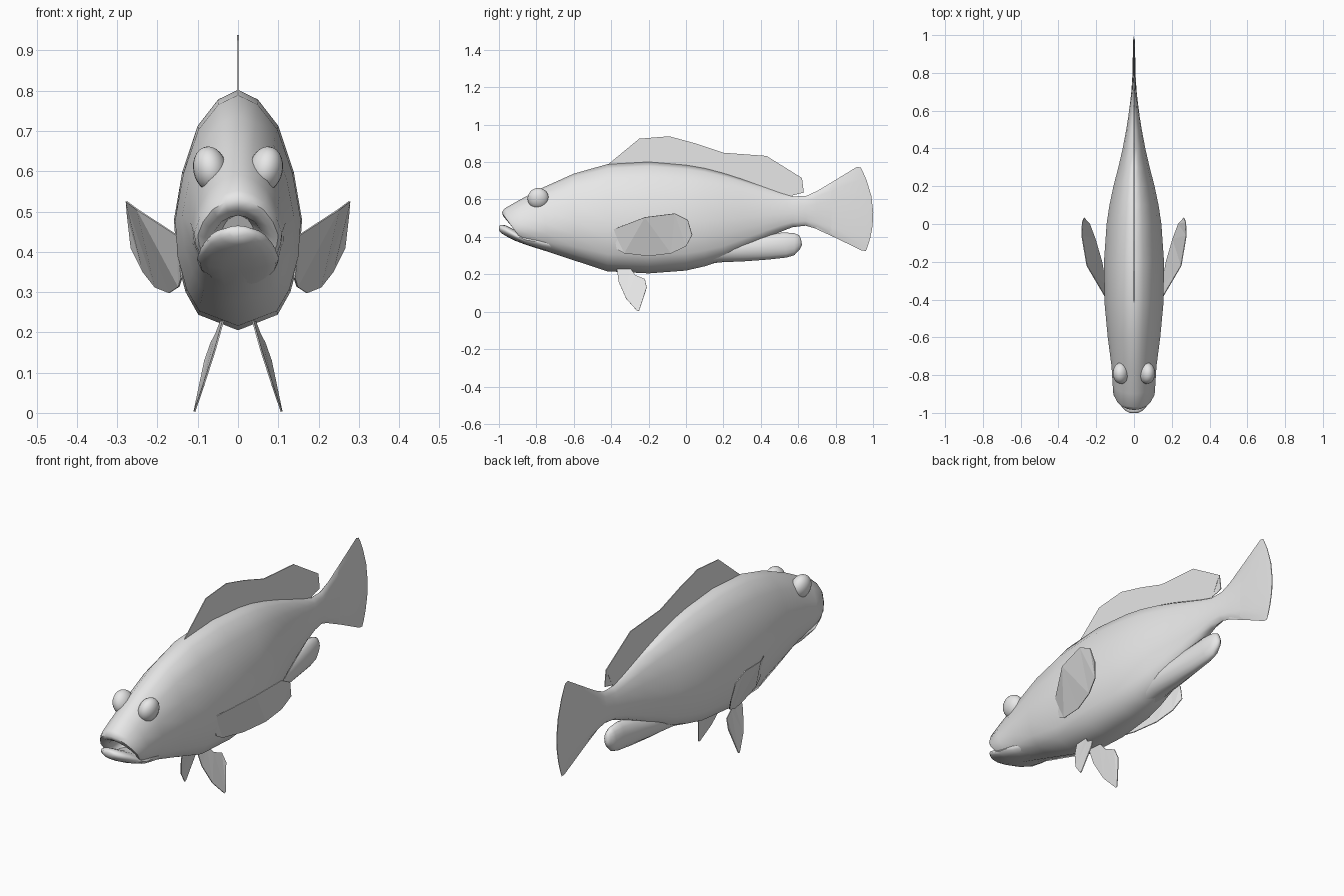
import bpy, bmesh, math

old = bpy.data.objects.get("Cube")
if old:
    bpy.data.objects.remove(old, do_unlink=True)

grey = bpy.data.materials.new("pale_grey")
grey.use_nodes = True
grey.diffuse_color = (0.8, 0.8, 0.8, 1)
grey.node_tree.nodes["Principled BSDF"].inputs["Base Color"].default_value = (0.8, 0.8, 0.8, 1)

# Half cross-section: (fraction down from the top, fraction of the half width)
SECTION = [(0, 0), (.04, .31), (.15, .63), (.34, .87), (.54, 1),
           (.70, .96), (.84, .82), (.935, .62), (1, 0)]
ROUND = [((1 - math.cos(math.pi * i / 8)) / 2, math.sin(math.pi * i / 8)) for i in range(9)]


def finish(name, bm, smooth_angle=None):
    bmesh.ops.recalc_face_normals(bm, faces=bm.faces[:])
    mesh = bpy.data.meshes.new(name)
    bm.to_mesh(mesh)
    bm.free()
    mesh.materials.append(grey)
    obj = bpy.data.objects.new(name, mesh)
    bpy.context.collection.objects.link(obj)
    if smooth_angle:
        bpy.ops.object.select_all(action='DESELECT')
        obj.select_set(True)
        bpy.context.view_layer.objects.active = obj
        bpy.ops.object.shade_smooth_by_angle(angle=math.radians(smooth_angle))
    return obj


def loft(name, stations, section, angle=60):
    """Skin rings given as (top y, top z, bottom y, bottom z, half width, backward bow)."""
    bm = bmesh.new()
    rings = []
    for ty, tz, by, bz, w, bow in stations:
        right = [(w * f, t) for t, f in section]
        left = [(-x, t) for x, t in right[-2:0:-1]]
        rings.append([bm.verts.new((x, ty + (by - ty) * t + bow * 4 * t * (1 - t),
                                    tz + (bz - tz) * t)) for x, t in right + left])
    n = len(rings[0])
    for a, b in zip(rings, rings[1:]):
        for i in range(n):
            j = (i + 1) % n
            bm.faces.new((a[i], a[j], b[j], b[i]))
    bm.faces.new(rings[0])
    bm.faces.new(rings[-1])
    return finish(name, bm, angle)


def fin(name, points, thickness=0.004):
    """Thin sheet fin from an outline of 3D points."""
    bm = bmesh.new()
    face = bm.faces.new([bm.verts.new(p) for p in points])
    bmesh.ops.triangulate(bm, faces=[face])
    obj = finish(name, bm)
    mod = obj.modifiers.new("thickness", 'SOLIDIFY')
    mod.thickness = thickness
    mod.offset = 0
    return obj


# Body, from the mouth cavity over the upper lip to the tail root
loft("body", [
    (-.84, .49, -.80, .42, .04, 0),
    (-.945, .49, -.85, .385, .065, 0),
    (-.975, .508, -.865, .375, .085, 0),
    (-.985, .53, -.865, .365, .10, 0),
    (-.97, .552, -.85, .357, .109, 0),
    (-.90, .592, -.81, .343, .113, 0),
    (-.78, .657, -.73, .318, .119, 0),
    (-.60, .738, -.60, .275, .139, 0),
    (-.42, .789, -.42, .216, .156, 0),
    (-.20, .802, -.20, .205, .159, 0),
    (0, .785, 0, .22, .145, 0),
    (.10, .768, .10, .243, .13, 0),
    (.20, .742, .20, .275, .109, 0),
    (.30, .71, .30, .325, .083, 0),
    (.40, .674, .40, .375, .06, 0),
    (.50, .638, .50, .425, .041, 0),
    (.57, .617, .57, .452, .03, 0),
    (.64, .618, .64, .46, .021, 0),
    (.70, .645, .70, .443, .014, 0),
    (.80, .705, .80, .395, .007, .01),
], SECTION)

# Tail fin, fanning out to a bowed rear edge
loft("tail_fin", [
    (.68, .63, .68, .45, .012, 0),
    (.80, .705, .80, .395, .008, .01),
    (.915, .775, .94, .327, .005, .035),
    (.935, .77, .962, .325, .002, .052),
], SECTION, 50)

# Lower jaw with a rounded lip
loft("lower_jaw", [
    (-1.0, .458, -1.0, .435, .022, 0),
    (-.992, .465, -.985, .418, .045, 0),
    (-.965, .462, -.955, .40, .072, 0),
    (-.92, .44, -.91, .378, .092, 0),
    (-.86, .41, -.85, .356, .102, 0),
    (-.78, .41, -.76, .33, .098, 0),
    (-.68, .41, -.66, .305, .08, 0),
], ROUND)

# Fleshy anal fin under the tail root
loft("anal_fin", [
    (.08, .38, .08, .25, .07, 0),
    (.18, .39, .18, .264, .068, 0),
    (.32, .40, .32, .27, .054, 0),
    (.44, .415, .44, .279, .042, 0),
    (.52, .424, .54, .29, .034, 0),
    (.58, .42, .58, .303, .028, 0),
    (.605, .408, .61, .335, .018, 0),
    (.615, .388, .62, .358, .007, 0),
], ROUND)

# Dorsal fin, rooted inside the back
fin("dorsal_fin", [(0, y, z) for y, z in [
    (-.42, .785), (-.25, .925), (-.09, .938), (.05, .90), (.20, .85), (.43, .833),
    (.62, .715), (.63, .637), (.57, .622), (.56, .60), (.30, .69), (0, .765), (-.20, .78)]])

PECTORAL = [(.15, -.39, .44), (.25, -.22, .505), (.277, -.06, .525), (.274, .01, .49),
            (.265, .033, .41), (.235, 0, .35), (.205, -.08, .312), (.17, -.20, .298),
            (.147, -.33, .313), (.14, -.37, .335)]
PELVIC = [(.035, -.37, .235), (.040, -.30, .235), (.055, -.27, .195), (.066, -.22, .175),
          (.082, -.21, .13), (.108, -.25, .006), (.108, -.26, .003), (.085, -.32, .07),
          (.056, -.36, .16)]

# Paired fins and eyes
for side, s in (("left", 1), ("right", -1)):
    fin(side + "_pectoral_fin", [(s * x, y, z) for x, y, z in PECTORAL])
    fin(side + "_pelvic_fin", [(s * x, y, z) for x, y, z in PELVIC])
    bpy.ops.mesh.primitive_uv_sphere_add(segments=24, ring_count=14, radius=1,
                                         location=(s * .069, -.79, .605),
                                         rotation=(0, s * math.radians(12), 0))
    eye = bpy.context.object
    eye.name = side + "_eye"
    eye.scale = (.042, .057, .057)
    eye.data.materials.append(grey)
    bpy.ops.object.shade_smooth_by_angle(angle=math.radians(60))
